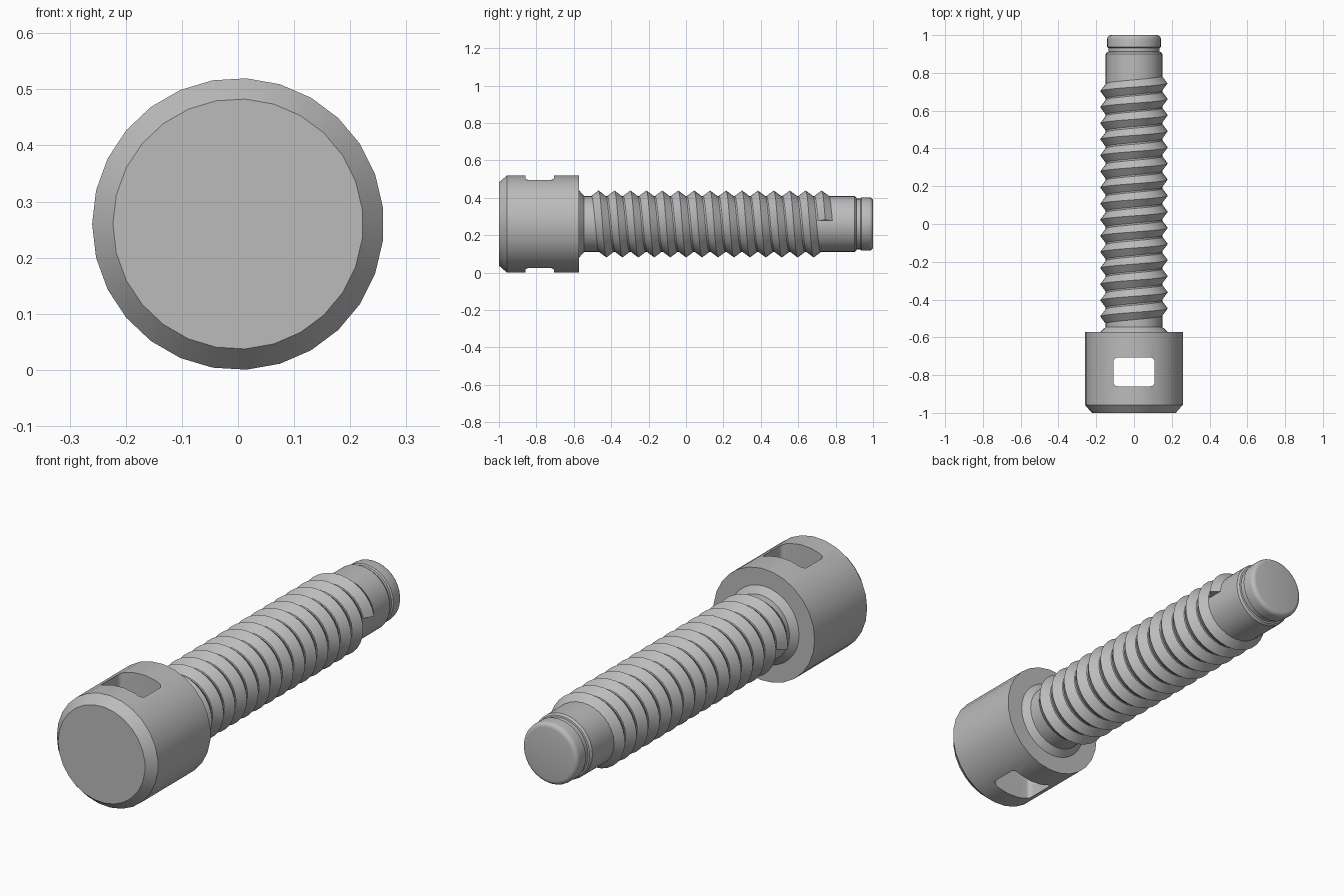
import bpy, bmesh
from math import sin, cos, pi, radians

if "Cube" in bpy.data.objects:
    bpy.data.objects.remove(bpy.data.objects["Cube"])

AXIS_Z = 0.26      # height of the screw axis
PITCH = 0.0852

steel = bpy.data.materials.new("grey_steel")
steel.use_nodes = True
GREY = (0.5, 0.5, 0.5, 1)
steel.diffuse_color = GREY
steel.node_tree.nodes["Principled BSDF"].inputs["Base Color"].default_value = GREY


def around(radius, angle, y):
    """Point around the screw axis; angle 0 is straight up."""
    return (radius * sin(angle), y, AXIS_Z + radius * cos(angle))


def finish(name, bm):
    bmesh.ops.recalc_face_normals(bm, faces=bm.faces)
    mesh = bpy.data.meshes.new(name)
    bm.to_mesh(mesh)
    bm.free()
    mesh.materials.append(steel)
    obj = bpy.data.objects.new(name, mesh)
    bpy.context.collection.objects.link(obj)
    return obj


def smooth(obj, degrees=30):
    bpy.ops.object.select_all(action='DESELECT')
    obj.select_set(True)
    bpy.context.view_layer.objects.active = obj
    bpy.ops.object.shade_smooth_by_angle(angle=radians(degrees))


def skin(bm, rings, closed):
    """Join rings of vertices with quads and cap both ends."""
    n = len(rings[0])
    for a, b in zip(rings, rings[1:]):
        for i in range(n):
            j = (i + 1) % n
            bm.faces.new((a[i], a[j], b[j], b[i]))
    bm.faces.new(rings[0])
    bm.faces.new(rings[-1])


def lathe(name, profile, sides, turn=0.0):
    """Solid of revolution along y from (y, radius) pairs."""
    bm = bmesh.new()
    rings = [[bm.verts.new(around(r, turn + 2 * pi * i / sides, y)) for i in range(sides)]
             for y, r in profile]
    skin(bm, rings, True)
    return finish(name, bm)


# Chamfered cylindrical head
head = lathe("head", [(-1, 0.223), (-0.957, 0.26), (-0.572, 0.26)], 27, 0.058)

# Rounded slot cut straight through the head
bm = bmesh.new()
bmesh.ops.create_cube(bm, size=1)
for v in bm.verts:
    v.co = (v.co.x * 0.218, v.co.y * 0.152 - 0.783, v.co.z + AXIS_Z)
uprights = [e for e in bm.edges if abs(e.verts[0].co.z - e.verts[1].co.z) > 0.5]
bmesh.ops.bevel(bm, geom=uprights, offset=0.022, segments=4, profile=0.5, affect='EDGES')
cutter = finish("slot_cutter", bm)
cutter.hide_render = True
cut = head.modifiers.new("slot", 'BOOLEAN')
cut.operation = 'DIFFERENCE'
cut.solver = 'EXACT'
cut.object = cutter
bpy.context.view_layer.update()
bpy.context.view_layer.objects.active = head
bpy.ops.object.modifier_apply(modifier=cut.name)
bpy.data.objects.remove(cutter)
smooth(head)

# Shank with a collar cone, a retaining groove and a rounded tip
tip = [(0.98 + 0.02 * sin(a), 0.122 + 0.02 * cos(a)) for a in (i * pi / 8 for i in range(5))]
shank = lathe("shank", [(-0.6, 0.18), (-0.572, 0.18), (-0.545, 0.15), (0.9, 0.15),
                        (0.91, 0.143), (0.912, 0.136), (0.932, 0.136), (0.937, 0.142)] + tip, 32)
smooth(shank)

# Right-handed V thread wound around the shank
STEPS = 32
start, end = -pi / 2 - 0.2, 28 * pi + radians(83)
count = int((end - start) / (2 * pi) * STEPS)
bm = bmesh.new()
rings = []
for k in range(count + 1):
    angle = start + (end - start) * k / count
    crest = -0.468 + PITCH * angle / (2 * pi)
    section = ((-0.0425, 0.147), (0, 0.179), (0.0425, 0.147))
    rings.append([bm.verts.new(around(r, angle, crest + dy)) for dy, r in section])
skin(bm, rings, True)
smooth(finish("thread", bm))
